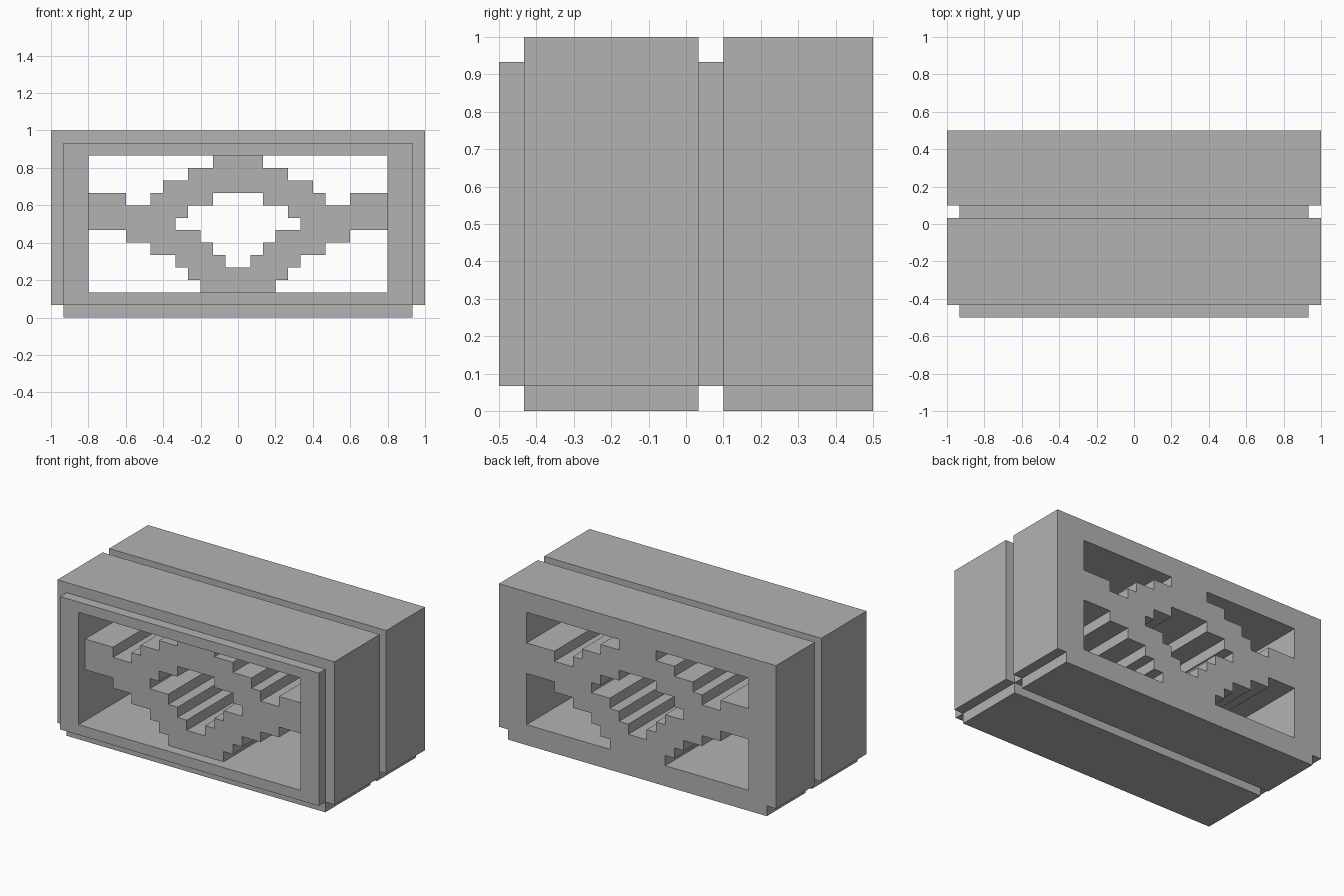
import bpy, bmesh

cube = bpy.data.objects.get("Cube")
if cube:
    bpy.data.objects.remove(cube, do_unlink=True)

U = 1 / 15  # grid unit: the block is 30 x 15 x 15 units

grey = bpy.data.materials.new("concrete_grey")
grey.use_nodes = True
colour = (0.45, 0.45, 0.45, 1)
grey.diffuse_color = colour
grey.node_tree.nodes["Principled BSDF"].inputs["Base Color"].default_value = colour


def mirror(half):
    """The other side of an outline, as its own loop."""
    return [(-x, z) for x, z in half]


def symmetric(half):
    """Close a right-hand half outline into a full one."""
    return half + mirror(half)[::-1]


def stepped(widths, base):
    """Right-hand staircase from half widths of one-unit rows."""
    points = []
    for row, w in enumerate(widths):
        points += [(w, base + row), (w, base + row + 1)]
    return points


def slab(name, outline, holes, y0, y1):
    """Extrude an outline with holes from y0 to y1 (in units)."""
    bm = bmesh.new()
    for loop in [outline] + holes:
        verts = [bm.verts.new((x * U, y0 * U, z * U)) for x, z in loop]
        for i, v in enumerate(verts):
            bm.edges.new((verts[i - 1], v))
    bmesh.ops.triangle_fill(bm, edges=bm.edges[:], use_beauty=True)
    result = bmesh.ops.extrude_face_region(bm, geom=bm.faces[:], use_keep_orig=True)
    moved = [g for g in result["geom"] if isinstance(g, bmesh.types.BMVert)]
    bmesh.ops.translate(bm, verts=moved, vec=(0, (y1 - y0) * U, 0))
    bmesh.ops.recalc_face_normals(bm, faces=bm.faces[:])
    mesh = bpy.data.meshes.new(name)
    bm.to_mesh(mesh)
    bm.free()
    mesh.materials.append(grey)
    obj = bpy.data.objects.new(name, mesh)
    bpy.context.collection.objects.link(obj)


# Outer outlines: body with a notched foot, and the smaller lip
body = symmetric([(14, 0), (14, 1), (15, 1), (15, 15)])
lip = symmetric([(14, 1), (14, 14)])

# Openings: the plain window, and the lattice holes within it
window = symmetric([(12, 2), (12, 13)])
upper = [(2, 13), (12, 13), (12, 10), (9, 10), (9, 9), (7, 9),
         (7, 10), (6, 10), (6, 11), (4, 11), (4, 12), (2, 12)]
lower = [(12, 7), (12, 2), (3, 2), (3, 3), (4, 3), (4, 4),
         (5, 4), (5, 5), (7, 5), (7, 6), (9, 6), (9, 7)]
centre = symmetric(stepped([1, 2, 3, 5, 4, 2], 4))
lattice = [upper, mirror(upper), lower, mirror(lower), centre]

# Front to back
slab("front_lip", lip, [window], -7.5, -6.5)
slab("front_body", body, lattice, -6.5, 0.5)
slab("groove_core", lip, lattice, 0.5, 1.5)
slab("rear_body", body, lattice, 1.5, 7.5)
